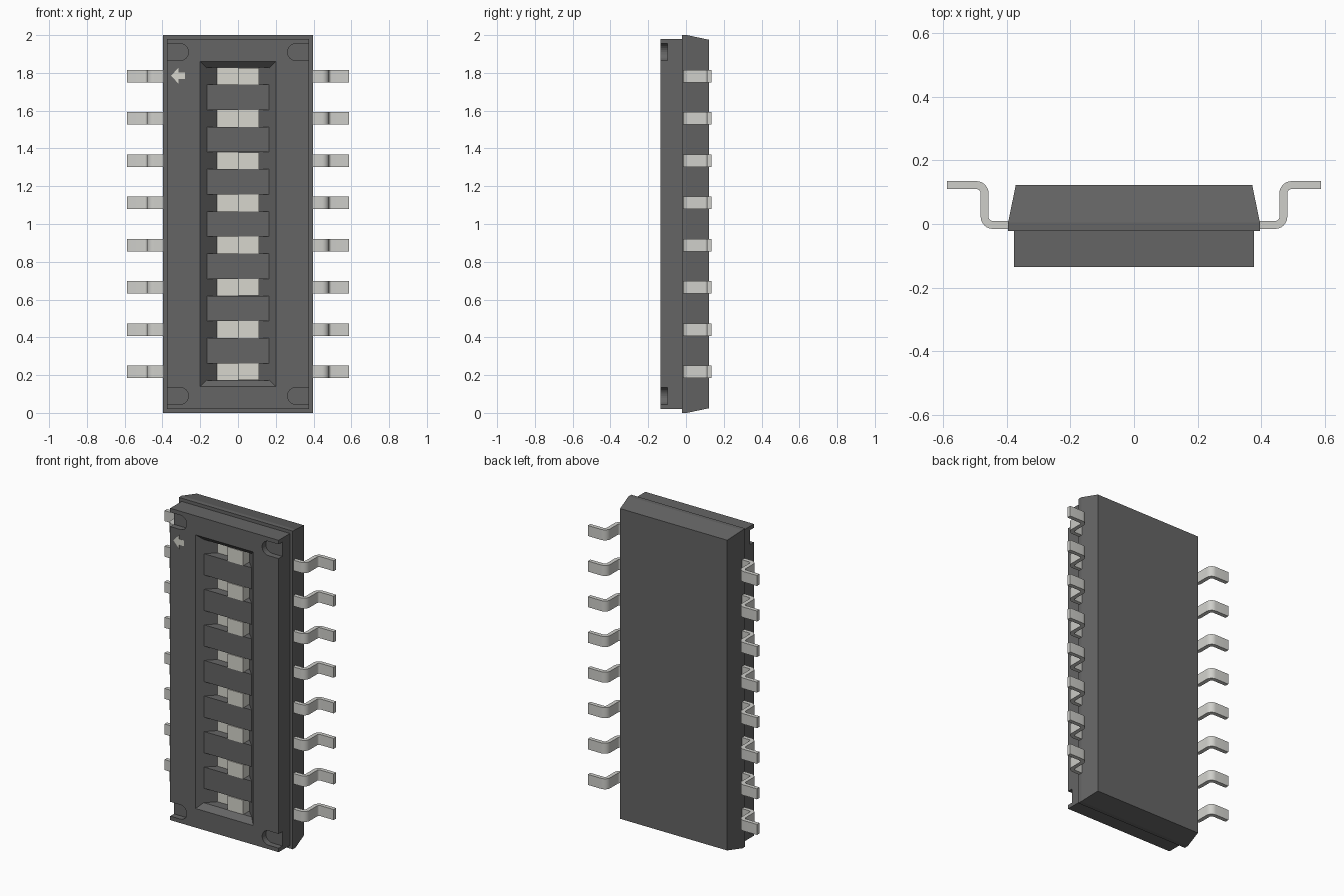
import bpy, bmesh
from math import cos, sin, radians

if "Cube" in bpy.data.objects:
    bpy.data.objects.remove(bpy.data.objects["Cube"])


def material(name, rgb):
    m = bpy.data.materials.new(name)
    m.diffuse_color = (*rgb, 1)
    m.use_nodes = True
    m.node_tree.nodes["Principled BSDF"].inputs["Base Color"].default_value = m.diffuse_color
    return m


DARK = material("dark_plastic", (0.13, 0.13, 0.13))
LIGHT = material("pale_plastic", (0.68, 0.67, 0.61))
METAL = material("pale_metal", (0.62, 0.62, 0.59))


def loft(bm, rings):
    """Skin rings of equal point count and cap both ends."""
    vs = [[bm.verts.new(p) for p in r] for r in rings]
    n = len(vs[0])
    for a, b in zip(vs, vs[1:]):
        for i in range(n):
            j = (i + 1) % n
            bm.faces.new((a[i], a[j], b[j], b[i]))
    bm.faces.new(vs[0])
    bm.faces.new(vs[-1])


def rect(y, x0, x1, z0, z1):
    return [(x0, y, z0), (x1, y, z0), (x1, y, z1), (x0, y, z1)]


def prism_y(bm, pts, y0, y1):
    loft(bm, [[(x, y, z) for x, z in pts] for y in (y0, y1)])


def finish(bm, name, mat=None):
    bmesh.ops.recalc_face_normals(bm, faces=bm.faces)
    me = bpy.data.meshes.new(name)
    bm.to_mesh(me)
    bm.free()
    ob = bpy.data.objects.new(name, me)
    bpy.context.collection.objects.link(ob)
    if mat:
        me.materials.append(mat)
    return ob


def cut(target, cutter):
    mod = target.modifiers.new("cut", 'BOOLEAN')
    mod.operation = 'DIFFERENCE'
    mod.solver = 'EXACT'
    mod.object = cutter
    bpy.context.view_layer.objects.active = target
    bpy.ops.object.modifier_apply(modifier=mod.name)
    bpy.data.objects.remove(cutter)


PITCH = 0.2235
ROWS = [1 + (i - 3.5) * PITCH for i in range(8)]
FRONT = -0.135

# Base with tapered back
bm = bmesh.new()
loft(bm, [rect(y, -x, x, d, 2 - d) for y, x, d in
          ((-0.022, 0.396, 0), (0.005, 0.396, 0), (0.123, 0.372, 0.025))])
finish(bm, "base", DARK)

# Cover plate
bm = bmesh.new()
loft(bm, [rect(y, -0.377, 0.377, 0.02, 1.98) for y in (FRONT, -0.021)])
cover = finish(bm, "cover", DARK)

# Bevelled window and four rounded corner notches
bm = bmesh.new()
loft(bm, [rect(y, -x, x, 1 - h, 1 + h) for y, x, h in
          ((FRONT - 0.035, 0.235, 0.895), (-0.10, 0.165, 0.825))])
for s in (-1, 1):
    for z in (0.09, 1.91):
        arc = [(s * (0.307 - 0.045 * cos(radians(a))), z + 0.045 * sin(radians(a)))
               for a in range(-90, 91, 15)]
        prism_y(bm, arc + [(s * 0.45, z + 0.045), (s * 0.45, z - 0.045)],
                FRONT - 0.05, FRONT + 0.037)
cut(cover, finish(bm, "window_cutter"))

# Eight slots with sloping ends
bm = bmesh.new()
for z in ROWS:
    loft(bm, [rect(y, -x, x, z - 0.045, z + 0.045) for y, x in
              ((-0.115, 0.16), (-0.10, 0.165), (-0.045, 0.11))])
cut(cover, finish(bm, "slot_cutter"))

# Sliders: low plate plus raised knob
for i, z in enumerate(ROWS):
    bm = bmesh.new()
    loft(bm, [rect(y, -0.11, 0.11, z - 0.0445, z + 0.0445) for y in (-0.047, -0.035)])
    loft(bm, [rect(y, 0.0, 0.11, z - 0.0445, z + 0.0445) for y in (-0.105, -0.046)])
    finish(bm, f"slider_{i + 1}", LIGHT)

# Arrow mark
bm = bmesh.new()
prism_y(bm, [(-0.355, 1.785), (-0.314, 1.742), (-0.314, 1.767), (-0.28, 1.767),
             (-0.28, 1.803), (-0.314, 1.803), (-0.314, 1.828)], FRONT - 0.001, FRONT + 0.003)
finish(bm, "arrow_mark", LIGHT)

# Bent pins, mirrored on both sides
T, R, Y0, Y1 = 0.0125, 0.026, -0.003, 0.1225


def pin_edge(t):
    pts = [(0.37, Y0 - t)]
    for k in range(7):
        a = radians(-90 + 15 * k)
        pts.append((0.47 - R + (R + t) * cos(a), Y0 + R + (R + t) * sin(a)))
    for k in range(7):
        a = radians(180 - 15 * k)
        pts.append((0.47 + R + (R - t) * cos(a), Y1 - R + (R - t) * sin(a)))
    return pts + [(0.588, Y1 - t)]


outline = pin_edge(T) + pin_edge(-T)[::-1]
for s, side in ((-1, "left"), (1, "right")):
    for i, z in enumerate(ROWS):
        bm = bmesh.new()
        loft(bm, [[(s * x, y, z + d) for x, y in outline] for d in (-0.033, 0.033)])
        pin = finish(bm, f"pin_{side}_{i + 1}", METAL)
        bpy.ops.object.select_all(action='DESELECT')
        pin.select_set(True)
        bpy.context.view_layer.objects.active = pin
        bpy.ops.object.shade_smooth_by_angle(angle=radians(30))
